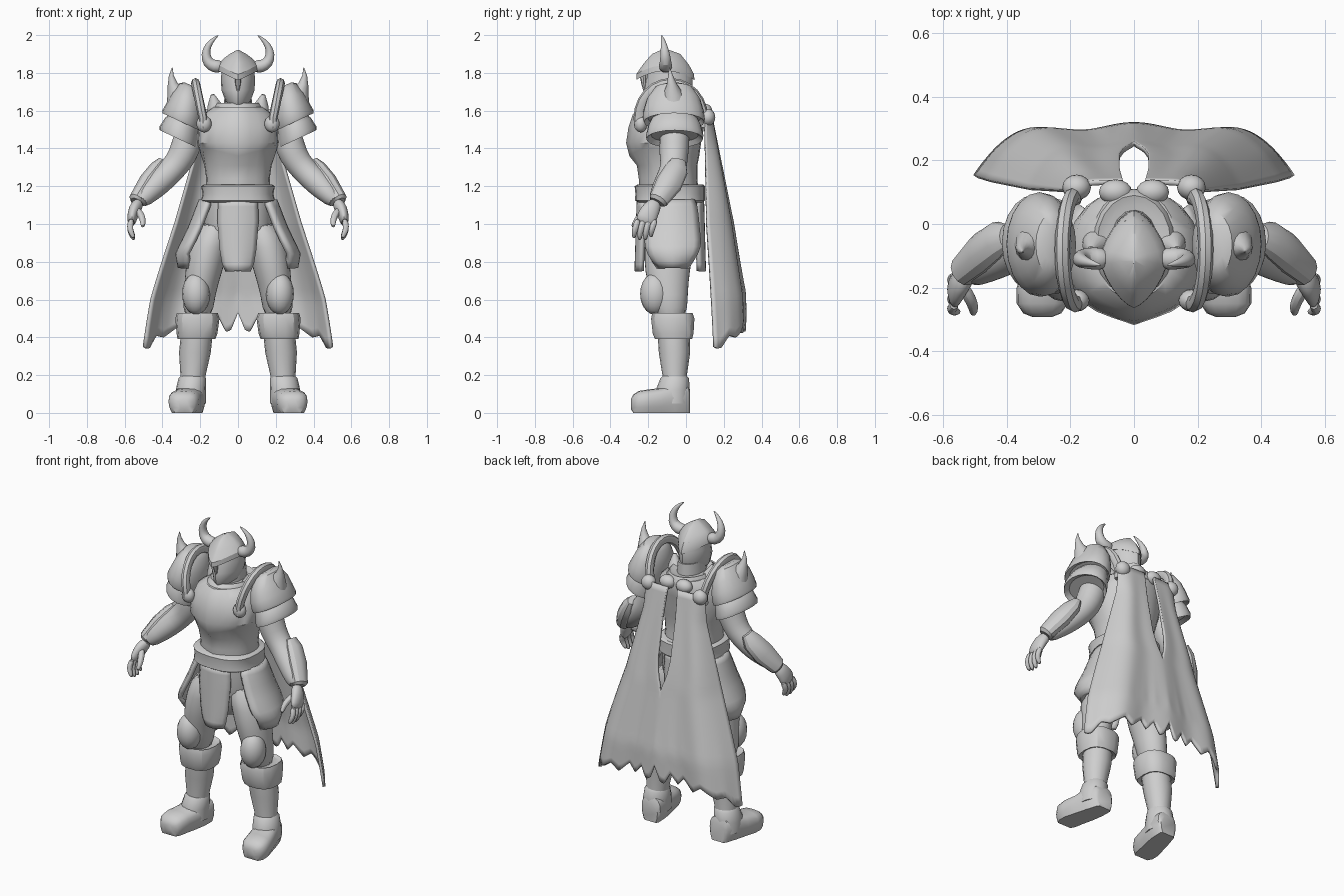
import bpy, bmesh, math
from mathutils import Vector

steel = bpy.data.materials.new("plain_grey")
steel.diffuse_color = (0.62, 0.62, 0.62, 1)


def pw(t, table):
    """Piecewise linear lookup."""
    for (a, va), (b, vb) in zip(table, table[1:]):
        if t <= b:
            return va + (vb - va) * (t - a) / (b - a)
    return table[-1][1]


def finish(name, bm, mirror=False, sub=0, thick=0, angle=40):
    bmesh.ops.recalc_face_normals(bm, faces=bm.faces)
    mesh = bpy.data.meshes.new(name)
    bm.to_mesh(mesh)
    bm.free()
    mesh.materials.append(steel)
    ob = bpy.data.objects.new(name, mesh)
    bpy.context.collection.objects.link(ob)
    bpy.ops.object.select_all(action='DESELECT')
    ob.select_set(True)
    bpy.context.view_layer.objects.active = ob
    bpy.ops.object.shade_smooth_by_angle(angle=math.radians(angle))
    if mirror:
        ob.modifiers.new("mirror", 'MIRROR')
    if thick:
        s = ob.modifiers.new("thickness", 'SOLIDIFY')
        s.thickness, s.offset = thick, 0
    if sub:
        ob.modifiers.new("smooth", 'SUBSURF').levels = sub
        ob.modifiers["smooth"].render_levels = sub
    return ob


def tube(name, rings, d=None, ref=(1, 0, 0), p=2.0, n=16, shape=None, **kw):
    """Loft superellipse rings (x, y, z, ra, rb); d fixes the ring normal."""
    bm = bmesh.new()
    loops = []
    cs = [Vector(r[:3]) for r in rings]
    for i, r in enumerate(rings):
        t = Vector(d) if d else cs[min(i + 1, len(cs) - 1)] - cs[max(i - 1, 0)]
        t.normalize()
        a = Vector(ref) - t * t.dot(Vector(ref))
        a.normalize()
        b = t.cross(a)
        rb = r[4] if len(r) > 4 else r[3]
        loop = []
        for k in range(n):
            c, s = math.cos(2 * math.pi * k / n), math.sin(2 * math.pi * k / n)
            u = math.copysign(abs(c) ** (2 / p), c) * r[3]
            v = math.copysign(abs(s) ** (2 / p), s) * rb
            loop.append(bm.verts.new(cs[i] + a * u + b * v))
        loops.append(loop)
    for l0, l1 in zip(loops, loops[1:]):
        for k in range(n):
            bm.faces.new((l0[k], l0[(k + 1) % n], l1[(k + 1) % n], l1[k]))
    bm.faces.new(loops[0])
    bm.faces.new(loops[-1])
    if shape:
        for v in bm.verts:
            shape(v.co)
    return finish(name, bm, **kw)


def stack(name, rows, **kw):
    """Horizontal rings given as (z, half width, front y, back y)."""
    return tube(name, [(0, (f + b) / 2, z, w, (b - f) / 2) for z, w, f, b in rows],
                d=(0, 0, 1), **kw)


def ball(name, c, r, **kw):
    bm = bmesh.new()
    bmesh.ops.create_uvsphere(bm, u_segments=16, v_segments=10, radius=1)
    for v in bm.verts:
        v.co = Vector((c[i] + v.co[i] * r[i] for i in range(3)))
    return finish(name, bm, **kw)


def sheet(name, nu, nv, f, **kw):
    bm = bmesh.new()
    g = [[bm.verts.new(f(i / nu, j / nv)) for i in range(nu + 1)] for j in range(nv + 1)]
    for j in range(nv):
        for i in range(nu):
            bm.faces.new((g[j][i], g[j][i + 1], g[j + 1][i + 1], g[j + 1][i]))
    return finish(name, bm, **kw)


# Torso: breastplate with a centre ridge, belt, collar, hips
def ridge(co):
    if co.y < -0.15:
        co.y -= 0.02 * max(0, 1 - abs(co.x) / 0.08)
        co.z += 0.25 * abs(co.x) * max(0, 1 - abs(co.z - 1.36) / 0.05)


stack("breastplate", [(1.06, .165, -.22, .07), (1.14, .175, -.23, .07), (1.24, .168, -.23, .06),
                      (1.31, .178, -.24, .06), (1.36, .195, -.28, .07), (1.43, .215, -.297, .08),
                      (1.51, .21, -.285, .095), (1.58, .185, -.262, .11), (1.62, .13, -.225, .1)],
      p=2.3, n=24, shape=ridge)
stack("belt", [(1.115, .18, -.255, .09), (1.125, .195, -.27, .1), (1.16, .188, -.268, .1),
               (1.2, .195, -.272, .1), (1.21, .18, -.255, .09)], p=2.6, n=24)
stack("collar", [(1.57, .14, -.25, .11), (1.61, .135, -.24, .11), (1.64, .115, -.2, .09),
                 (1.63, .09, -.18, .06)], n=20)
stack("neck", [(1.55, .08, -.17, .05), (1.7, .07, -.16, .04)])
stack("hips", [(.8, .08, -.16, .02), (.88, .15, -.2, .05), (1.0, .18, -.225, .075),
               (1.13, .175, -.23, .08)], p=2.4, n=20)
tube("collar_point", [(.11, -.06, 1.58, .055), (.125, -.07, 1.63, .038), (.135, -.08, 1.685, .01)],
     mirror=True)


# Helmet: pointed cap with a drooping brim, face guard, horns
def brim(co):
    if co.z < 1.88:
        co.z -= 2.0 * (co.y + .11) ** 2


stack("helmet_cap", [(1.815, .088, -.222, .012), (1.81, .108, -.263, .045), (1.84, .105, -.263, .042),
                     (1.875, .078, -.225, .015), (1.9, .044, -.18, -.03), (1.922, .004, -.13, -.09)],
      p=1.45, n=24, shape=brim, angle=30)
stack("face_guard", [(1.615, .035, -.2, -.02), (1.65, .066, -.222, .015), (1.71, .088, -.224, .035),
                     (1.77, .09, -.208, .035), (1.83, .085, -.2, .02)], p=1.7, n=16, angle=30)
tube("nose_guard", [(0, -.218, 1.7, .006, .006), (0, -.224, 1.74, .014, .012),
                    (0, -.228, 1.8, .02, .02)], n=8, angle=30)
tube("horn", [(.08, -.11, 1.835, .034), (.125, -.108, 1.832, .038), (.162, -.108, 1.855, .032),
              (.173, -.11, 1.9, .026), (.16, -.116, 1.945, .018), (.13, -.124, 1.98, .01),
              (.102, -.13, 2.0, .002)], ref=(0, 1, 0), n=12, mirror=True, sub=1)

# Shoulder armour: two overlapping rounded shells, arched rim, spike, studs
tilt = (.42, 0, -.9)
tube("pauldron_lower", [(.27, -.06, 1.56, .085, .12), (.295, -.06, 1.52, .1, .14),
                        (.312, -.06, 1.47, .113, .152), (.315, -.06, 1.45, .11, .15),
                        (.305, -.06, 1.47, .085, .125)], d=tilt, n=20, mirror=True)
tube("pauldron_upper", [(.25, -.065, 1.735, .035, .06), (.252, -.065, 1.72, .062, .1),
                        (.265, -.066, 1.66, .092, .142), (.28, -.066, 1.6, .106, .16),
                        (.296, -.064, 1.555, .114, .164), (.3, -.063, 1.54, .111, .16),
                        (.29, -.062, 1.56, .09, .14)], d=tilt, n=20, mirror=True)
arc = [math.radians(a) for a in range(-15, 196, 15)]
tube("pauldron_rim", [(.185 + .04 * max(0, math.sin(a)), -.08 + .17 * math.cos(a),
                       1.56 + .185 * math.sin(a), .024, .028) for a in arc],
     n=8, mirror=True)
tube("pauldron_spike", [(.305, -.065, 1.64, .078), (.328, -.07, 1.695, .05), (.347, -.076, 1.742, .026),
                        (.353, -.082, 1.785, .013), (.348, -.087, 1.828, .002)], n=12, mirror=True)
ball("front_stud", (.18, -.24, 1.53), (.04, .035, .045), mirror=True)
ball("cape_stud", (.18, .115, 1.565), (.045, .04, .045), mirror=True)
ball("back_collar_stud", (.058, .1, 1.597), (.052, .04, .04), mirror=True)

# Arms and hands
tube("arm", [(.23, -.06, 1.55, .07), (.265, -.06, 1.45, .082), (.292, -.065, 1.36, .078),
             (.345, -.065, 1.29, .07), (.42, -.098, 1.22, .072), (.47, -.128, 1.17, .06),
             (.525, -.165, 1.11, .043)], mirror=True, sub=1)
tube("bracer", [(.40, -.04, 1.335, .025, .04), (.425, -.05, 1.29, .047, .062),
                (.475, -.09, 1.215, .055, .07), (.535, -.147, 1.125, .046, .052),
                (.54, -.153, 1.115, .03, .04)], n=12, mirror=True, angle=30)
tube("palm", [(.52, -.155, 1.12, .031, .036), (.548, -.185, 1.08, .033, .049),
              (.562, -.21, 1.03, .028, .056), (.563, -.22, 1.0, .019, .05)],
     mirror=True, sub=1)
for i in range(4):
    y, drop = -.262 + .03 * i, (.01, 0, 0, .015)[i]
    tube("finger_%d" % (i + 1), [(.562, y + .01, 1.03, .018), (.574, y - .005, .985, .018),
                                 (.567, y - .012, .945 + drop, .016),
                                 (.548, y - .014, .913 + drop, .01)], n=8, mirror=True, sub=1)
tube("thumb", [(.54, -.19, 1.08, .021), (.513, -.235, 1.05, .021), (.502, -.265, 1.015, .018),
               (.505, -.285, .98, .01)], n=8, mirror=True, sub=1)

# Hanging plates: front and back loin plates, side tassets
loin_w = [(0, .1), (.3, .105), (.7, .092), (.9, .078), (1, .06)]
for nm, y0, y1, s in (("front_loin_plate", -.25, -.262, 1), ("back_loin_plate", .085, .095, -1)):
    sheet(nm, 8, 10, lambda u, v: ((2 * u - 1) * pw(v, loin_w),
          y0 + (y1 - y0) * v + s * .03 * (2 * u - 1) ** 2, 1.13 - .38 * v), thick=.022)
tasset_w = [(0, .11), (.12, .125), (.67, .145), (.8, .125), (1, .075)]


def tasset(u, v):
    k = 2 * u - 1
    return (pw(v, [(0, .195), (.4, .25), (.8, .318), (1, .305)]) - .05 * k * k,
            -.07 + k * pw(v, tasset_w), 1.125 - .355 * v)


sheet("side_tasset", 8, 10, tasset, thick=.028, mirror=True)

# Legs, knee guards and boots
up = (0, 0, 1)
tube("thigh", [(.11, -.08, 1.03, .1, .13), (.16, -.09, .87, .11, .135), (.18, -.1, .75, .1, .122),
               (.205, -.09, .63, .085, .1), (.215, -.08, .48, .08, .09)], d=up, mirror=True, sub=1)
ball("knee_guard", (.222, -.165, .63), (.074, .078, .11), mirror=True)
tube("knee_cuff", [(.215, -.07, .52, .09, .09), (.215, -.072, .53, .108, .108),
                   (.215, -.07, .5, .117, .117), (.217, -.068, .42, .108, .11),
                   (.22, -.066, .39, .1, .1), (.22, -.066, .4, .08, .08)],
     d=up, p=2.6, n=14, mirror=True, angle=30)
tube("shin", [(.218, -.065, .42, .084, .085), (.228, -.061, .32, .084, .083),
              (.238, -.06, .2, .067, .065), (.245, -.055, .1, .07, .075)],
     d=up, mirror=True)
tube("boot_ankle", [(.24, -.06, .2, .06, .06), (.242, -.06, .182, .073, .076),
                    (.25, -.07, .12, .08, .09), (.25, -.07, .05, .08, .09)], d=up, mirror=True)


def sole(co):
    if co.z < .022:
        co.z = 0


tube("boot", [(.235, .022, .06, .05, .06), (.238, .01, .075, .065, .075),
              (.25, -.06, .08, .078, .08), (.265, -.13, .066, .083, .066),
              (.283, -.2, .062, .085, .062), (.288, -.25, .058, .08, .058),
              (.288, -.28, .05, .06, .046), (.288, -.292, .048, .03, .025)],
     d=(0, 1, 0), p=2.7, n=16, mirror=True, shape=sole)


# Cape: split down the upper back, edges curling forward, torn hem
hem_z = [(0, .53), (.08, .435), (.13, .43), (.2, .5), (.3, .44), (.38, .49), (.52, .42),
         (.63, .46), (.8, .4), (.88, .41), (.96, .335), (1, .35)]


def cape(u, t):
    xi = pw(t, [(0, .035), (.15, .045), (.36, .045), (.45, .03), (.52, 0), (1, 0)])
    xo = pw(t, [(0, .2), (.15, .215), (.5, .33), (.83, .457), (1, .498)])
    yc = pw(t, [(0, .13), (.5, .24), (.85, .3), (1, .3)])
    ye = pw(t, [(0, .1), (.5, .115), (1, .16)])
    y = yc + (ye - yc) * u ** 5 + .012 * t * math.cos(u * 9)
    z = 1.58 - 1.15 * t + (pw(u, hem_z) - .43) * t ** 7
    return (xi + (xo - xi) * u, y, z)


sheet("cape", 40, 30, cape, mirror=True, thick=.016, angle=60)
